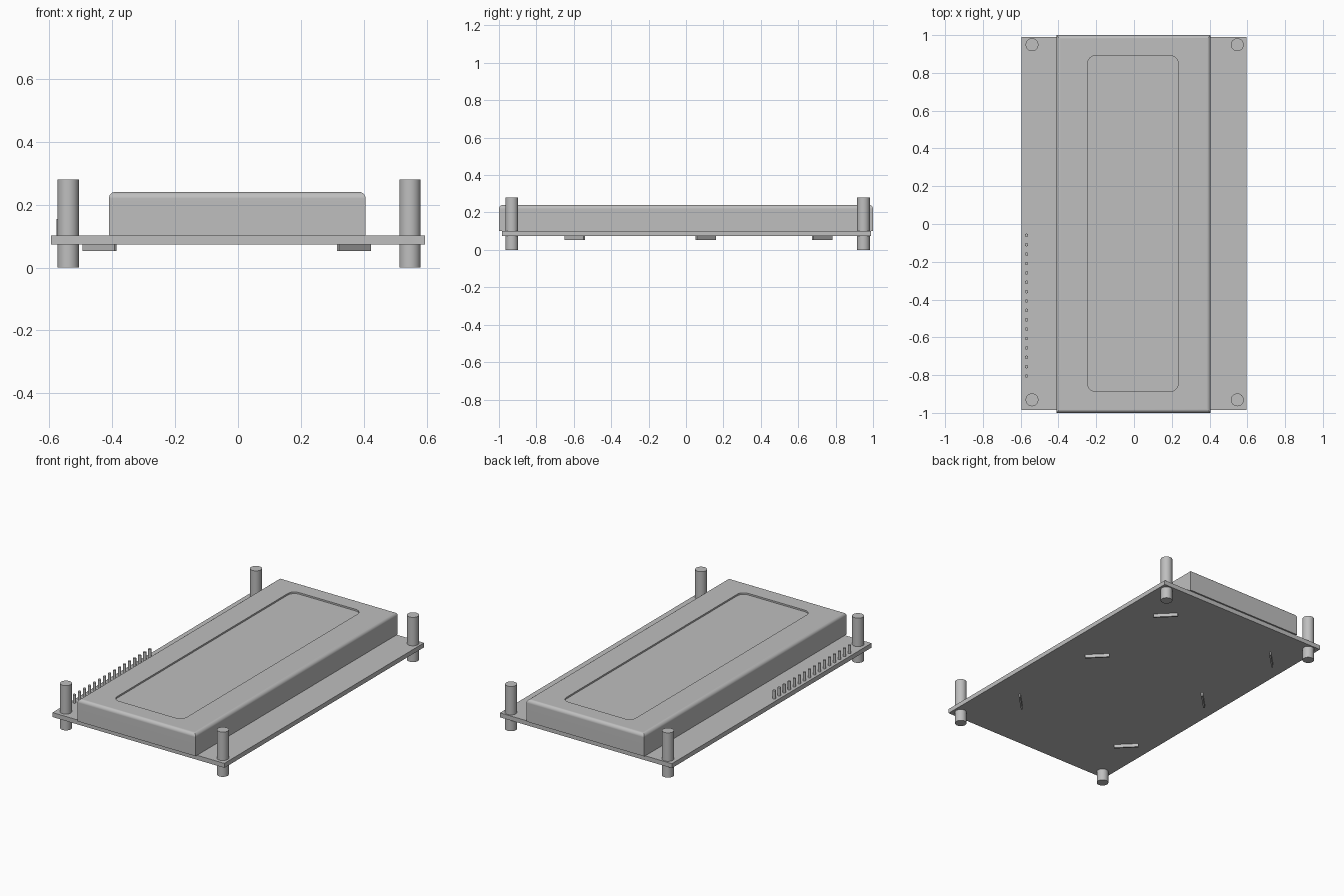
import bpy
import bmesh
from math import radians
from mathutils import Matrix

if "Cube" in bpy.data.objects:
    bpy.data.objects.remove(bpy.data.objects["Cube"], do_unlink=True)

# One plain grey for the whole module
grey = bpy.data.materials.new("plain_grey")
grey.use_nodes = True
colour = (0.52, 0.52, 0.52, 1)
grey.diffuse_color = colour
grey.node_tree.nodes["Principled BSDF"].inputs["Base Color"].default_value = colour


def finish(name, bm, smooth=False):
    bmesh.ops.recalc_face_normals(bm, faces=bm.faces)
    mesh = bpy.data.meshes.new(name)
    bm.to_mesh(mesh)
    bm.free()
    mesh.materials.append(grey)
    ob = bpy.data.objects.new(name, mesh)
    bpy.context.collection.objects.link(ob)
    if smooth:
        shade(ob)
    return ob


def activate(ob):
    bpy.ops.object.select_all(action='DESELECT')
    ob.select_set(True)
    bpy.context.view_layer.objects.active = ob


def shade(ob):
    activate(ob)
    bpy.ops.object.shade_smooth_by_angle(angle=radians(30))


def box(name, low, high, radius=0, pick=None, turn=0):
    """Box between two corners; edges chosen by pick are rounded."""
    bm = bmesh.new()
    size = [b - a for a, b in zip(low, high)]
    centre = [(a + b) / 2 for a, b in zip(low, high)]
    matrix = (Matrix.Translation(centre) @ Matrix.Rotation(radians(turn), 4, 'Z')
              @ Matrix.Diagonal((*size, 1)))
    bmesh.ops.create_cube(bm, size=1, matrix=matrix)
    if radius:
        edges = [e for e in bm.edges if pick(*[v.co for v in e.verts])]
        bmesh.ops.bevel(bm, geom=edges, offset=radius, segments=6,
                        profile=0.5, affect='EDGES')
    return finish(name, bm)


def cylinder(name, x, y, z0, z1, radius, sides):
    bm = bmesh.new()
    bmesh.ops.create_cone(bm, cap_ends=True, segments=sides, radius1=radius,
                          radius2=radius, depth=z1 - z0,
                          matrix=Matrix.Translation((x, y, (z0 + z1) / 2)))
    return finish(name, bm, smooth=True)


# Circuit board
BOTTOM, TOP, BEZEL_TOP = 0.074, 0.102, 0.241
box("circuit_board", (-0.595, -0.985, BOTTOM), (0.595, 0.99, TOP))

# Display bezel with rounded top edges and a shallow screen recess
bezel = box("display_bezel", (-0.411, -1, TOP), (0.406, 1, BEZEL_TOP), 0.022,
            lambda a, b: min(a.z, b.z) > 0.2)
cutter = box("screen_cutter", (-0.247, -0.887, BEZEL_TOP - 0.01), (0.235, 0.892, 0.3),
             0.045, lambda a, b: abs(a.z - b.z) > 0.01)
cutter.hide_render = True
cut = bezel.modifiers.new("screen_recess", 'BOOLEAN')
cut.operation = 'DIFFERENCE'
cut.solver = 'EXACT'
cut.object = cutter
activate(bezel)
bpy.ops.object.modifier_apply(modifier=cut.name)
bpy.data.objects.remove(cutter, do_unlink=True)
shade(bezel)
bezel.modifiers.new("flat_face_normals", 'WEIGHTED_NORMAL').keep_sharp = True

# Corner standoff posts
for side, x in (("right", -0.54), ("left", 0.547)):
    for end, y in (("front", -0.931), ("back", 0.949)):
        cylinder(f"{end}_{side}_post", x, y, 0, 0.28, 0.034, 40)

# Row of header pins
PINS = 16
for i in range(PINS):
    y = -0.06 - 0.745 * i / (PINS - 1)
    cylinder(f"header_pin_{i + 1}", -0.569, y, TOP - 0.01, 0.154, 0.009, 16)

# Twisted bezel tabs under the board
for side, x, sign in (("right", -0.441, 1), ("left", 0.369, -1)):
    for place, y, flip in (("front", -0.595, -1), ("middle", 0.105, 1), ("back", 0.728, 1)):
        box(f"{place}_{side}_tab", (x - 0.072, y - 0.005, 0.053),
            (x + 0.072, y + 0.005, BOTTOM + 0.005), turn=45 * sign * flip)
